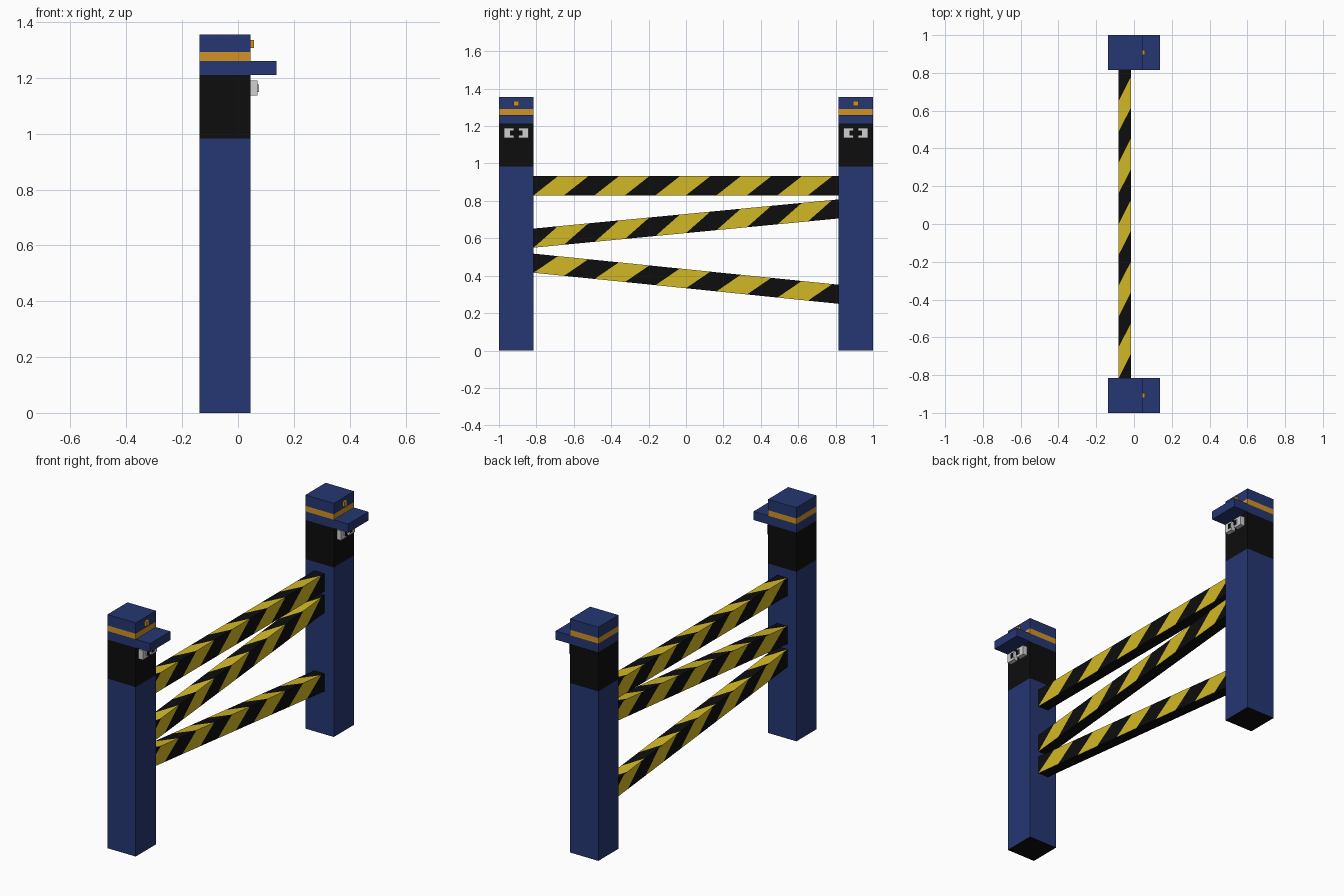
import bpy, bmesh, math
from mathutils import Vector

if "Cube" in bpy.data.objects:
    bpy.data.objects.remove(bpy.data.objects["Cube"])


def material(name, rgb):
    m = bpy.data.materials.new(name)
    m.diffuse_color = (*rgb, 1)
    m.use_nodes = True
    m.node_tree.nodes["Principled BSDF"].inputs["Base Color"].default_value = m.diffuse_color
    return m


BLUE = material("navy blue", (0.018, 0.038, 0.168))
BLACK = material("black", (0.004, 0.004, 0.004))
ORANGE = material("orange gold", (0.64, 0.29, 0.019))
YELLOW = material("hazard yellow", (0.64, 0.48, 0.019))
GREY = material("light grey", (0.63, 0.63, 0.63))


def finish(name, bm, mats):
    me = bpy.data.meshes.new(name)
    bm.to_mesh(me)
    bm.free()
    for m in mats:
        me.materials.append(m)
    ob = bpy.data.objects.new(name, me)
    bpy.context.collection.objects.link(ob)
    return ob


def box(name, x, y, z, mats, rule=None):
    """Box from ranges; rule(normal) picks the material of each face."""
    bm = bmesh.new()
    bmesh.ops.create_cube(bm, size=1)
    for v in bm.verts:
        v.co = [r[0] + (c + 0.5) * (r[1] - r[0]) for r, c in zip((x, y, z), v.co)]
    bm.normal_update()
    if rule:
        for f in bm.faces:
            f.material_index = rule(f.normal)
    return finish(name, bm, mats)


# Posts with face, cap, badge and eyes, one at each end
X0, X1 = -0.138, 0.044
IN, OUT = 0.815, 1.0
for side, label in ((-1, "front"), (1, "back")):
    c = side * (IN + OUT) / 2
    h = (OUT - IN) / 2
    ys = (c - h, c + h)
    box(label + "_post", (X0, X1), ys, (0, 0.983), [BLUE, BLACK],
        lambda n: int(n.z < -0.5))
    box(label + "_head", (X0, X1), ys, (0.983, 1.21), [BLACK])
    box(label + "_cap_brim", (X0, 0.137), ys, (1.21, 1.26), [BLUE])
    box(label + "_cap_band", (X0, X1), ys, (1.26, 1.292), [ORANGE])
    box(label + "_cap_top", (X0, X1), ys, (1.292, 1.355), [BLUE])
    box(label + "_badge", (X1, 0.058), (c - 0.014, c + 0.014), (1.307, 1.335), [ORANGE])
    for s in (-1, 1):
        eye = sorted((c + s * 0.012, c + s * 0.065))
        pupil = sorted((c + s * 0.012, c + s * 0.034))
        box(label + "_eye", (X1, 0.07), eye, (1.136, 1.19), [GREY])
        box(label + "_pupil", (0.07, 0.075), pupil, (1.15, 1.177), [GREY, BLACK],
            lambda n: int(n.x > 0.5))


# Stripe pattern cut into a unit-height strip: returns (polygon, is_black)
L = 2 * IN
STRIPE, SLANT = L / 10, 0.13


def striped_strip():
    bm = bmesh.new()
    bm.faces.new([bm.verts.new(p) for p in ((0, 0, 0), (L, 0, 0), (L, 1, 0), (0, 1, 0))])
    normal = Vector((1, -SLANT, 0))
    for k in range(10):
        bmesh.ops.bisect_plane(bm, geom=bm.verts[:] + bm.edges[:] + bm.faces[:],
                               plane_co=(k * STRIPE, 0, 0), plane_no=normal)
    out = []
    for f in bm.faces:
        m = f.calc_center_median()
        k = math.floor((m.x - SLANT * m.y) / STRIPE)
        out.append(([(v.co.x, v.co.y) for v in f.verts], k % 2))
    bm.free()
    return out


STRIP = striped_strip()
BX0, BX1, BH = -0.081, -0.015, 0.102


# Striped rail, sloping between two bottom heights
def rail(name, z_front, z_back):
    bm = bmesh.new()

    def z(y):
        return z_front + (z_back - z_front) * (y + IN) / L

    def right(u, v):
        return (BX1, u - IN, z(u - IN) + v * BH)

    def left(u, v):
        return (BX0, IN - u, z(IN - u) + v * BH)

    def top(u, v):
        return (BX0 + v * (BX1 - BX0), u - IN, z(u - IN) + BH)

    def add(points, index):
        f = bm.faces.new([bm.verts.new(p) for p in points])
        f.material_index = index
        return f

    for place, want in ((right, (1, 0, 0)), (left, (-1, 0, 0)), (top, (0, 0, 1))):
        for poly, black in STRIP:
            f = add([place(u, v) for u, v in poly], black)
            f.normal_update()
            if f.normal.dot(Vector(want)) < 0:
                f.normal_flip()
    # plain dark underside
    add([(BX0, -IN, z(-IN)), (BX0, IN, z(IN)), (BX1, IN, z(IN)), (BX1, -IN, z(-IN))], 1)
    bmesh.ops.remove_doubles(bm, verts=bm.verts[:], dist=1e-5)
    finish(name, bm, [YELLOW, BLACK])


rail("upper_rail", 0.83, 0.83)
rail("middle_rail", 0.55, 0.706)
rail("lower_rail", 0.416, 0.25)
